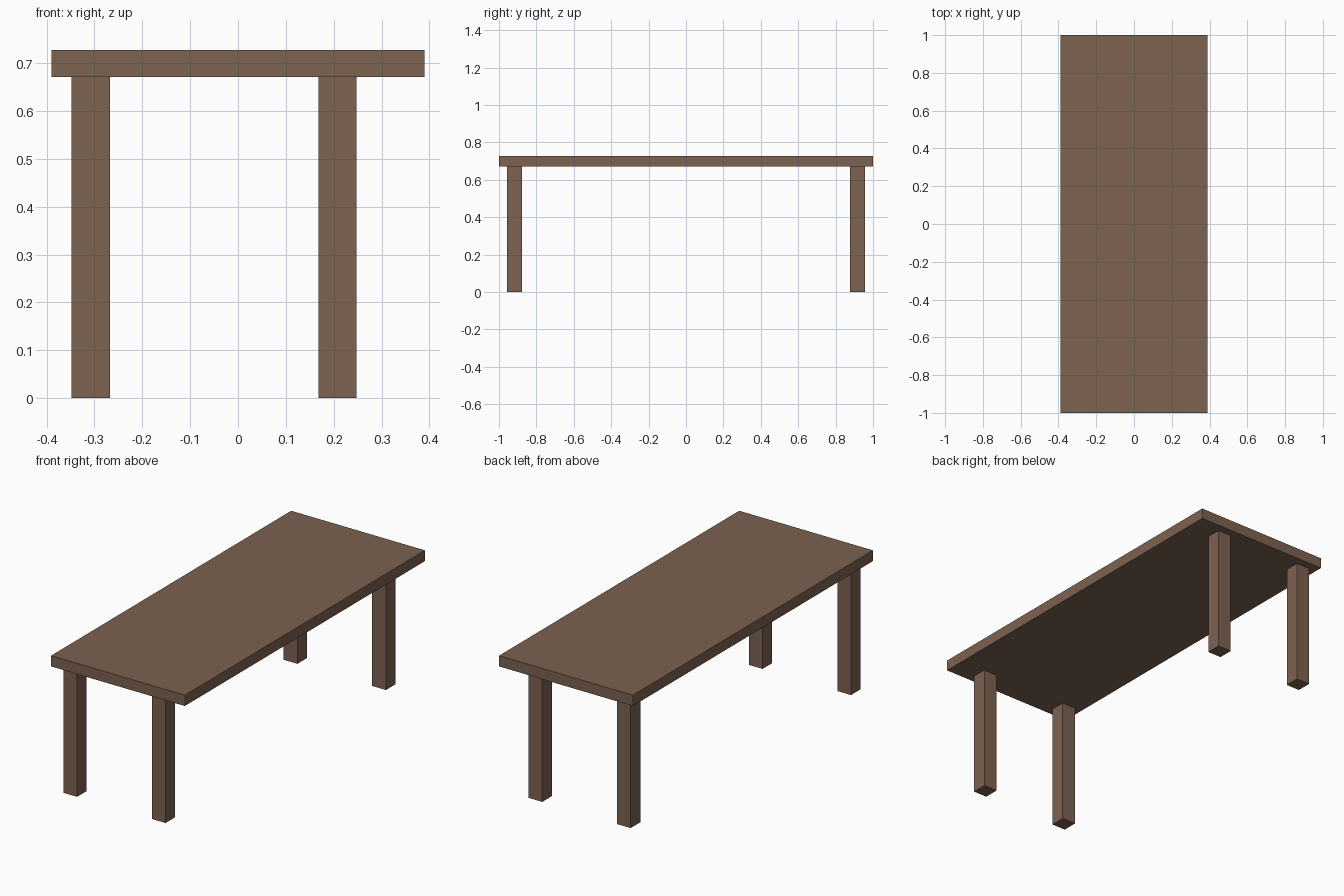
import bpy

if "Cube" in bpy.data.objects:
    bpy.data.objects.remove(bpy.data.objects["Cube"])

wood = bpy.data.materials.new("brown_wood")
wood.diffuse_color = (0.20, 0.122, 0.08, 1)
wood.use_nodes = True
wood.node_tree.nodes["Principled BSDF"].inputs["Base Color"].default_value = wood.diffuse_color


def box(name, x, y, z):
    """Box from (min, max) extents on each axis."""
    bpy.ops.mesh.primitive_cube_add(size=1, location=[sum(r) / 2 for r in (x, y, z)])
    ob = bpy.context.object
    ob.name = name
    ob.scale = [r[1] - r[0] for r in (x, y, z)]
    bpy.ops.object.transform_apply(location=False, rotation=False, scale=True)
    ob.data.materials.append(wood)
    return ob


UNDERSIDE, TOP = 0.671, 0.728
LEG = 0.04  # half leg width

# Table top slab
box("table_top", (-0.39, 0.39), (-1, 1), (UNDERSIDE, TOP))

# Four square legs, set slightly towards the left side
for end, y in (("front", -0.918), ("back", 0.918)):
    for side, x in (("left", -0.308), ("right", 0.208)):
        box(f"{end}_{side}_leg", (x - LEG, x + LEG), (y - LEG, y + LEG), (0, UNDERSIDE))
